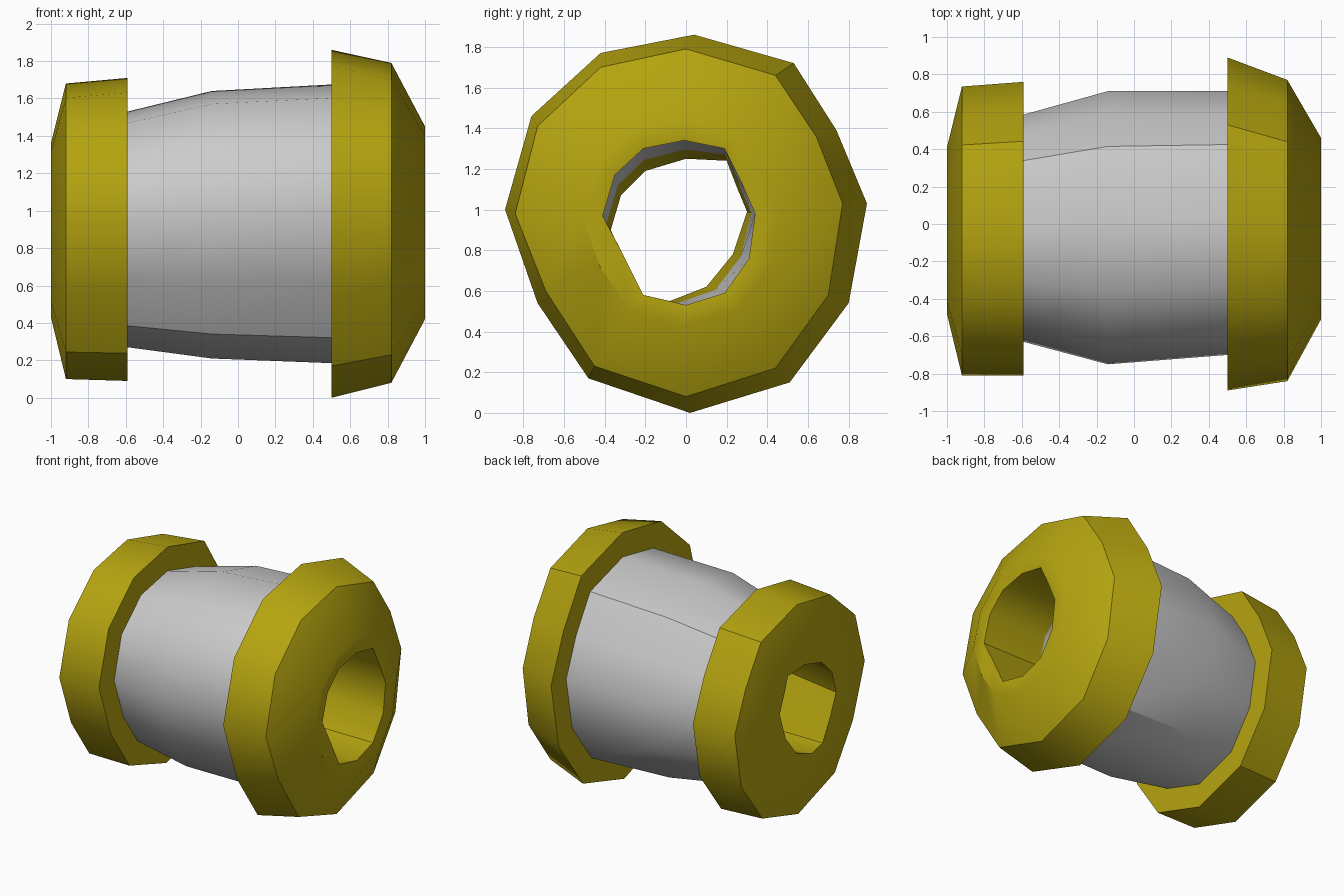
import bpy, bmesh, math

if "Cube" in bpy.data.objects:
    bpy.data.objects.remove(bpy.data.objects["Cube"])

N = 12
# Twelve-sided sections in (y, z), starting at the top, going round clockwise
BIG_BACK = [(.04, 1.86), (.53, 1.72), (.74, 1.39), (.89, 1.03), (.80, .54), (.51, .15),
            (.02, 0), (-.48, .17), (-.73, .54), (-.89, 1.0), (-.76, 1.46), (-.42, 1.77)]
BIG_FRONT = [(0, 1.79), (.44, 1.66), (.64, 1.36), (.77, 1.03), (.70, .58), (.44, .22),
             (0, .08), (-.45, .23), (-.69, .60), (-.84, .98), (-.73, 1.41), (-.42, 1.70)]
BIG_HOLE = [(-.01, 1.34), (.19, 1.30), (.27, 1.14), (.34, .98), (.31, .76), (.19, .59),
            (0, .53), (-.21, .58), (-.31, .78), (-.41, .97), (-.35, 1.17), (-.21, 1.30)]
SMALL_HOLE = [(0, 1.25), (.20, 1.24), (.25, 1.11), (.30, .99), (.23, .78), (.10, .62),
              (-.08, .55), (-.21, .58), (-.30, .74), (-.37, .90), (-.32, 1.07), (-.20, 1.19)]


def fit(y0, y1, z0, z1):
    """The outer section stretched to the given limits."""
    return [(y0 + (y + .89) / 1.78 * (y1 - y0), z0 + z / 1.86 * (z1 - z0)) for y, z in BIG_BACK]


def loft(name, rings, mat=None):
    """Skin a closed loop of sections, each given as (x, section)."""
    bm = bmesh.new()
    loops = [[bm.verts.new((x, y, z)) for y, z in sec] for x, sec in rings]
    for a, b in zip(loops, loops[1:] + loops[:1]):
        for i in range(N):
            j = (i + 1) % N
            bm.faces.new((a[i], a[j], b[j], b[i]))
    bmesh.ops.recalc_face_normals(bm, faces=bm.faces)
    me = bpy.data.meshes.new(name)
    bm.to_mesh(me)
    bm.free()
    ob = bpy.data.objects.new(name, me)
    bpy.context.collection.objects.link(ob)
    if mat:
        me.materials.append(mat)
    bpy.ops.object.select_all(action='DESELECT')
    ob.select_set(True)
    bpy.context.view_layer.objects.active = ob
    bpy.ops.object.shade_smooth_by_angle(angle=math.radians(36))
    return ob


gold = bpy.data.materials.new("gold")
gold.diffuse_color = (.46, .37, .005, 1)
gold.use_nodes = True
gold.node_tree.nodes["Principled BSDF"].inputs["Base Color"].default_value = gold.diffuse_color

# Bore section where the small flange meets the barrel
MID_HOLE = [((a + c) / 2, (b + d) / 2) for (a, b), (c, d) in zip(BIG_HOLE, SMALL_HOLE)]

# Large chamfered flange
loft("large_flange", [(.5, BIG_HOLE), (.5, BIG_BACK), (.82, BIG_FRONT),
                      (1, fit(-.51, .46, .42, 1.45)), (.99, BIG_HOLE)], gold)

# Small flange
loft("small_flange", [(-.59, MID_HOLE), (-.59, fit(-.81, .76, .09, 1.71)),
                      (-.92, fit(-.81, .735, .10, 1.68)),
                      (-1, fit(-.48, .41, .43, 1.36)), (-.99, SMALL_HOLE)], gold)

# Bulging hollow barrel
loft("barrel", [(-.59, MID_HOLE), (-.59, fit(-.63, .585, .27, 1.53)),
                (-.14, fit(-.75, .71, .21, 1.64)),
                (.5, fit(-.70, .71, .185, 1.675)), (.5, BIG_HOLE)])
